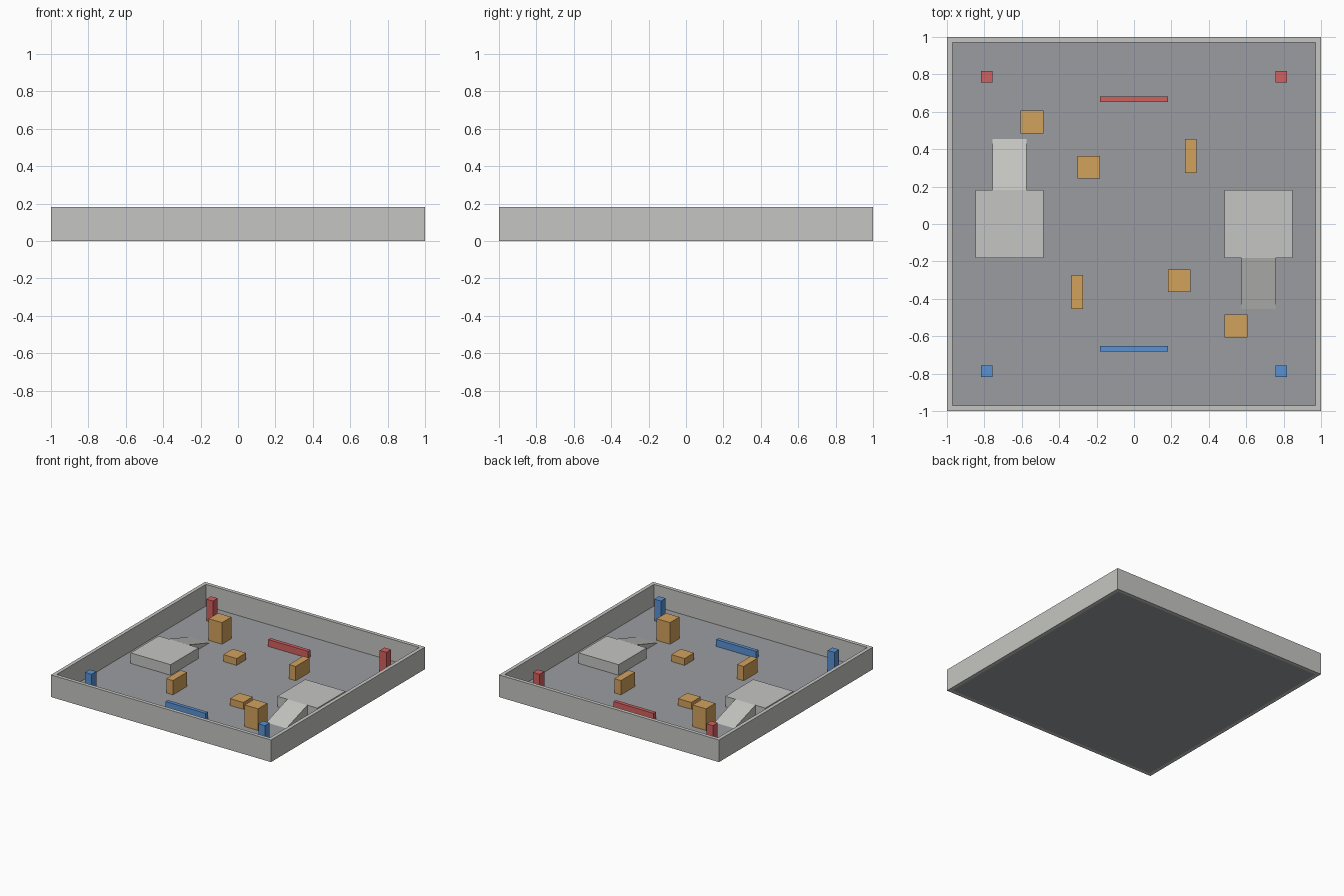
import bpy
import bmesh

U = 1 / 33          # layout unit: the arena is 66 units wide
FLOOR = 0.004       # floor slab thickness

if "Cube" in bpy.data.objects:
    bpy.data.objects.remove(bpy.data.objects["Cube"], do_unlink=True)


def material(name, rgb):
    mat = bpy.data.materials.new(name)
    mat.use_nodes = True
    color = (*rgb, 1)
    mat.diffuse_color = color
    bsdf = next(n for n in mat.node_tree.nodes if n.type == "BSDF_PRINCIPLED")
    bsdf.inputs["Base Color"].default_value = color
    bsdf.inputs["Roughness"].default_value = 0.8
    return mat


concrete = material("light_grey", (0.56, 0.56, 0.54))
ground = material("floor_grey", (0.33, 0.335, 0.355))
wood = material("crate_orange", (0.65, 0.36, 0.11))
red = material("team_red", (0.65, 0.12, 0.115))
blue = material("team_blue", (0.10, 0.29, 0.65))


def finish(name, bm, mat):
    bmesh.ops.recalc_face_normals(bm, faces=bm.faces)
    mesh = bpy.data.meshes.new(name)
    bm.to_mesh(mesh)
    bm.free()
    mesh.materials.append(mat)
    obj = bpy.data.objects.new(name, mesh)
    bpy.context.collection.objects.link(obj)
    return obj


def box(name, x, y, width, depth, height, mat, bottom=FLOOR):
    """Box in layout units, centred on x, y; bottom is in scene units."""
    bm = bmesh.new()
    bmesh.ops.create_cube(bm, size=1)
    top = height * U
    for v in bm.verts:
        v.co.x = (x + v.co.x * width) * U
        v.co.y = (y + v.co.y * depth) * U
        v.co.z = top if v.co.z > 0 else bottom
    return finish(name, bm, mat)


def ramp(name, x, y_high, y_low, width, height):
    """Wedge running from a platform edge down to the floor."""
    bm = bmesh.new()
    profile = [(y_high * U, FLOOR), (y_high * U, height * U), (y_low * U, FLOOR)]
    face = bm.faces.new([bm.verts.new(((x - width / 2) * U, y, z)) for y, z in profile])
    side = bmesh.ops.extrude_face_region(bm, geom=[face])["geom"]
    moved = [g for g in side if isinstance(g, bmesh.types.BMVert)]
    bmesh.ops.translate(bm, verts=moved, vec=(width * U, 0, 0))
    return finish(name, bm, concrete)


def wall_frame(outer, inner, height):
    """Square ring of walls without corner seams."""
    bm = bmesh.new()
    corners = [(-1, -1), (1, -1), (1, 1), (-1, 1)]
    section = [(outer, 0), (outer, height), (inner, height), (inner, 0)]
    loops = [[bm.verts.new((sx * r * U, sy * r * U, z * U)) for sx, sy in corners]
             for r, z in section]
    for i in range(4):
        a, b = loops[i], loops[(i + 1) % 4]
        for j in range(4):
            k = (j + 1) % 4
            bm.faces.new((a[j], a[k], b[k], b[j]))
    return finish("perimeter_wall", bm, concrete)


# Arena shell
wall_frame(33, 32, 6)
box("floor", 0, 0, 64, 64, FLOOR / U, ground, bottom=0)

# Both halves match under a half turn
for s, side, team in ((1, "front", blue), (-1, "back", red)):
    # Raised platform with its ramp
    box(side + "_platform", 22 * s, 0, 12, 12, 3, concrete)
    ramp(side + "_ramp", 22 * s, -6 * s, -15 * s, 6, 3)

    # Crates
    box(side + "_tall_crate", 18 * s, -18 * s, 4, 4, 6, wood)
    box(side + "_low_crate", 8 * s, -10 * s, 4, 4, 2, wood)
    box(side + "_narrow_crate", -10 * s, -12 * s, 2, 6, 4, wood)

    # Team barrier and corner posts
    box(side + "_barrier", 0, -22 * s, 12, 1, 2, team)
    for x, hand in ((26, "left"), (-26, "right")):
        box(f"{side}_{hand}_post", x, -26 * s, 2, 2, 6, team)
